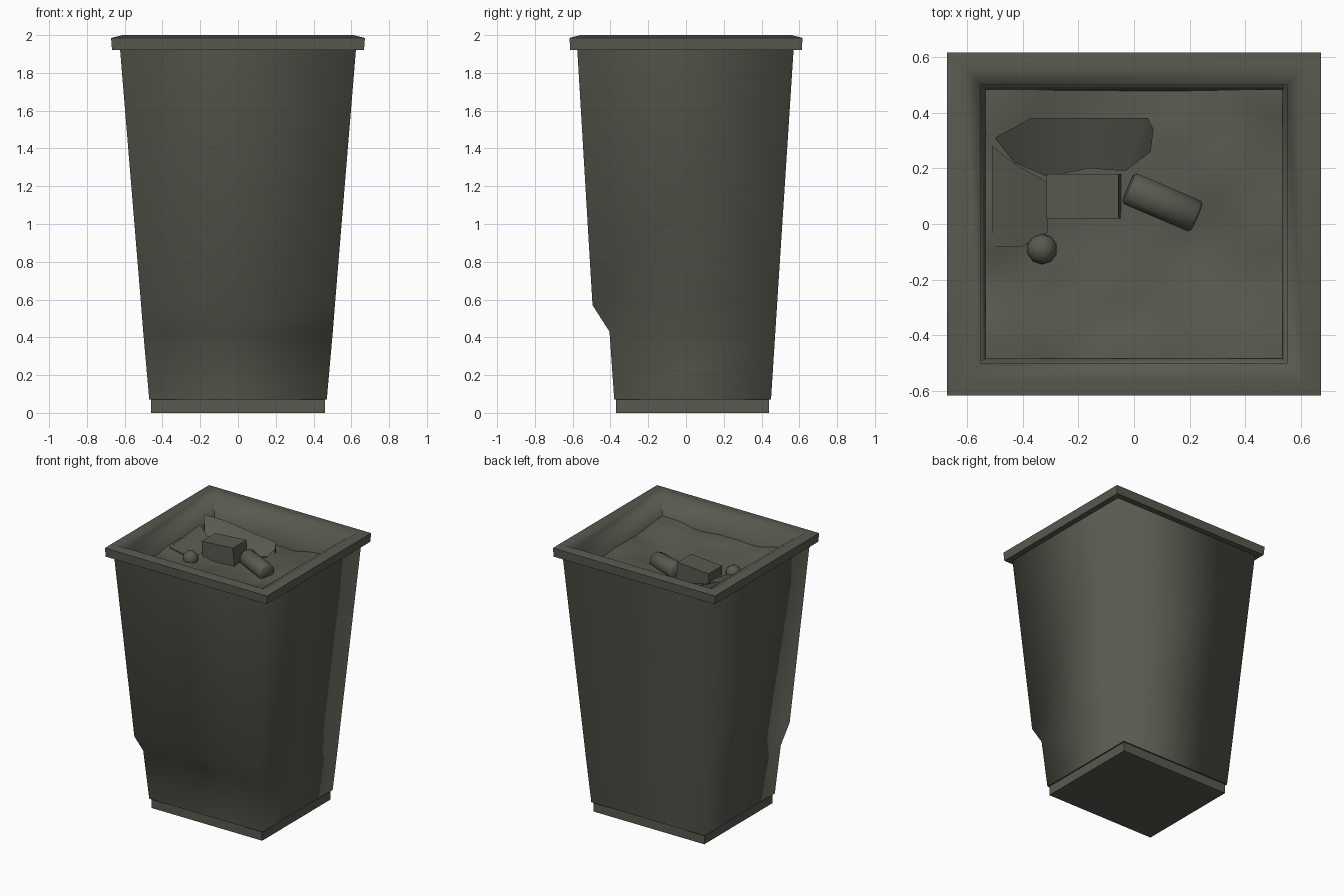
import bpy, bmesh, math, random
from mathutils import Vector, Matrix

if "Cube" in bpy.data.objects:
    bpy.data.objects.remove(bpy.data.objects["Cube"])

random.seed(4)
mat = bpy.data.materials.new("dark olive grey")
mat.diffuse_color = (0.098, 0.102, 0.078, 1)
mat.use_nodes = True
mat.node_tree.nodes["Principled BSDF"].inputs["Base Color"].default_value = mat.diffuse_color


def finish(name, bm, angle=None, recalc=True):
    if recalc:
        bmesh.ops.recalc_face_normals(bm, faces=bm.faces[:])
    for f in bm.faces:
        f.smooth = True
    me = bpy.data.meshes.new(name)
    bm.to_mesh(me)
    bm.free()
    me.materials.append(mat)
    ob = bpy.data.objects.new(name, me)
    bpy.context.collection.objects.link(ob)
    if angle is not None:
        bpy.ops.object.select_all(action='DESELECT')
        ob.select_set(True)
        bpy.context.view_layer.objects.active = ob
        bpy.ops.object.shade_smooth_by_angle(angle=math.radians(angle))
    return ob


def loft(name, rings, angle=None, cap_start=False, closed=False, cap_end=False):
    """Rectangular rings (z, half x, front y, back y) joined in order."""
    bm = bmesh.new()
    loops = [[bm.verts.new(p) for p in ((-x, a, z), (x, a, z), (x, b, z), (-x, b, z))]
             for z, x, a, b in rings]
    pairs = list(zip(loops, loops[1:]))
    if closed:
        pairs.append((loops[-1], loops[0]))
    for lo, hi in pairs:
        for i in range(4):
            j = (i + 1) % 4
            bm.faces.new((lo[i], lo[j], hi[j], hi[i]))
    if cap_start:
        bm.faces.new(loops[0][::-1])
    if cap_end:
        bm.faces.new(loops[-1])
    return finish(name, bm, angle)


# tapered bin body with the step across the front
loft("bin_body", [(0.07, 0.47, -0.38, 0.45), (0.43, 0.502, -0.405, 0.473),
                  (0.57, 0.513, -0.495, 0.482), (1.93, 0.625, -0.576, 0.57)])

# recessed foot
loft("bin_foot", [(0.0, 0.46, -0.37, 0.44), (0.07, 0.46, -0.37, 0.44),
                  (0.07, 0.47, -0.38, 0.45)], 60, cap_start=True)

# rolled rim with inner wall
loft("bin_rim", [(1.92, 0.62, -0.57, 0.565), (1.92, 0.667, -0.613, 0.613),
                 (1.985, 0.672, -0.617, 0.617), (2.0, 0.61, -0.56, 0.56),
                 (1.965, 0.55, -0.50, 0.50), (1.74, 0.525, -0.475, 0.475)], 60)

# crumpled rubbish surface, heights blended from a few control points
ctrl = [(-.5, -.46, 1.87), (0, -.48, 1.83), (.52, -.48, 1.84), (.52, 0, 1.82),
        (.52, .48, 1.85), (.14, .2, 1.77), (.1, .46, 1.76), (-.5, .48, 1.82),
        (-.52, 0, 1.83), (-.2, -.05, 1.76), (.2, -.05, 1.75), (.35, .2, 1.81),
        (0, -.25, 1.79), (-.33, -.15, 1.79), (.3, .42, 1.79), (-.2, .3, 1.77)]


def height(x, y):
    w = [1 / ((x - a) ** 2 + (y - b) ** 2 + 0.004) ** 1.5 for a, b, _ in ctrl]
    return sum(k * c[2] for k, c in zip(w, ctrl)) / sum(w)


bm = bmesh.new()
bmesh.ops.create_grid(bm, x_segments=18, y_segments=18, size=1)
for v in bm.verts:
    x, y = v.co.x * 0.533, v.co.y * 0.484
    v.co = (x, y, height(x, y) + random.uniform(-0.004, 0.004))
finish("rubbish_surface", bm, recalc=False)


def sheet(name, back, front):
    """Creased sheet between two edges of equal point count, with a skirt."""
    bm = bmesh.new()
    low = [bm.verts.new((x, y, 1.75)) for x, y, z in front]
    f = [bm.verts.new(p) for p in front]
    b = [bm.verts.new(p) for p in back]
    lowb = [bm.verts.new((x, y, 1.75)) for x, y, z in back]
    rows = [low, f, b, lowb]
    for r, s in zip(rows, rows[1:]):
        for i in range(len(r) - 1):
            bm.faces.new((r[i], r[i + 1], s[i + 1], s[i]))
    finish(name, bm, 45)


# torn bag and flat scrap
sheet("torn_bag",
      [(-.50, .31, 1.93), (-.37, .38, 1.89), (-.15, .38, 1.86), (.05, .38, 1.84), (.07, .34, 1.81)],
      [(-.43, .22, 1.82), (-.31, .17, 1.81), (-.16, .2, 1.79), (-.03, .19, 1.79), (.06, .26, 1.78)])
sheet("flat_scrap", [(-.51, .28, 1.86), (-.42, .21, 1.85), (-.31, .15, 1.83)],
      [(-.51, -.08, 1.83), (-.40, -.08, 1.81), (-.31, -.03, 1.80)])

# carton
bm = bmesh.new()
bmesh.ops.create_cube(bm, size=1, matrix=Matrix.Translation((-.18, .10, 1.825)) @
                      Matrix.Rotation(math.radians(-4), 4, 'Y') @
                      Matrix.Diagonal((.26, .16, .145, 1)))
finish("carton", bm, 45)

# drink can lying on its side
a, b = Vector((-.02, .13, 1.81)), Vector((.225, .025, 1.79))
bm = bmesh.new()
rot = (b - a).to_track_quat('Z', 'Y').to_matrix().to_4x4()
bmesh.ops.create_cone(bm, cap_ends=True, segments=10, radius1=.063, radius2=.063,
                      depth=(b - a).length, matrix=Matrix.Translation((a + b) / 2) @ rot)
bmesh.ops.bevel(bm, geom=[e for e in bm.edges if any(len(f.verts) > 4 for f in e.link_faces)],
                offset=.01, segments=1, affect='EDGES')
finish("drink_can", bm, 60)

# crumpled ball
bm = bmesh.new()
bmesh.ops.create_icosphere(bm, subdivisions=2, radius=.055,
                           matrix=Matrix.Translation((-.33, -.09, 1.80)))
finish("crumpled_ball", bm)
